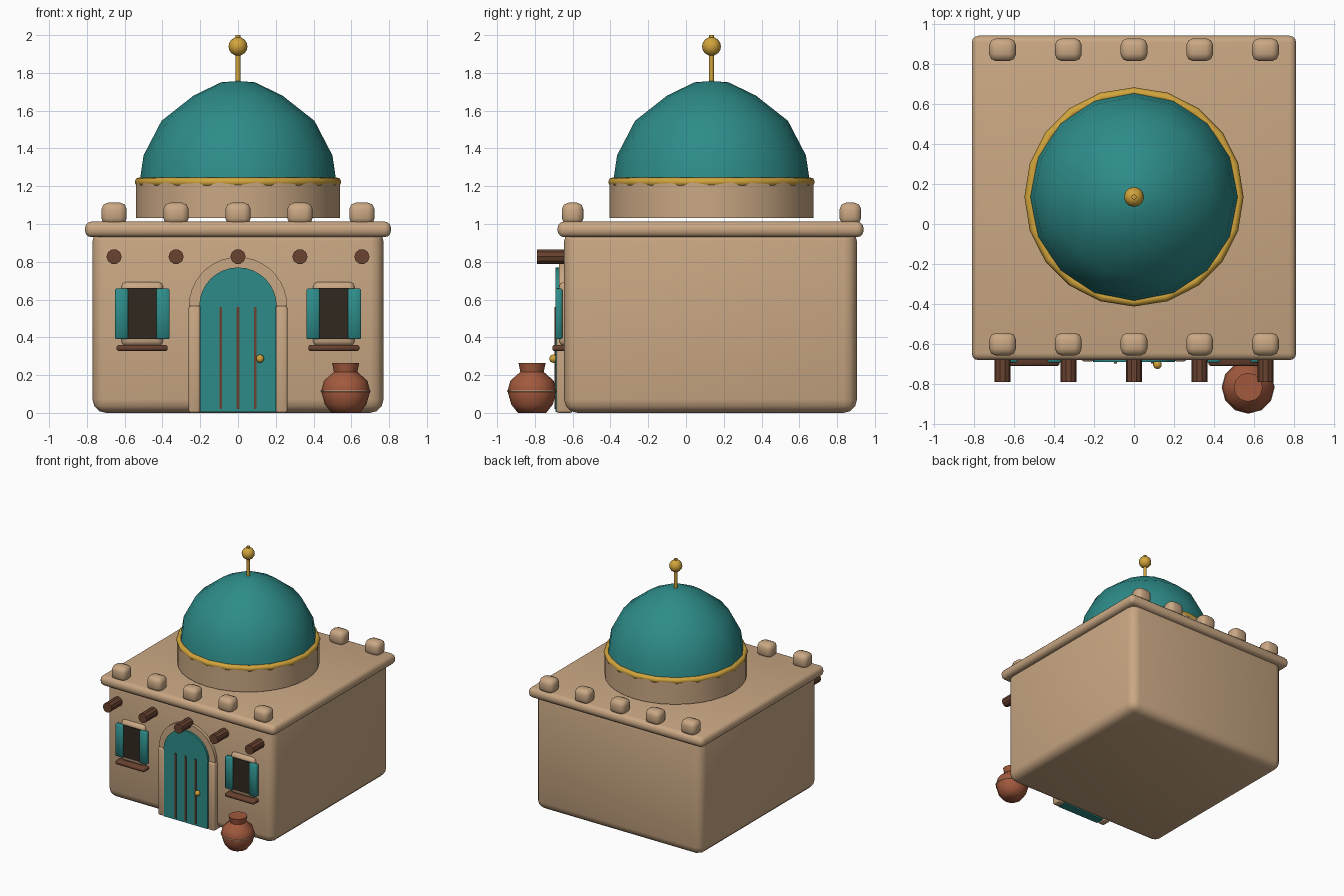
import bpy, bmesh, math
from mathutils import Matrix, Vector

if "Cube" in bpy.data.objects:
    bpy.data.objects.remove(bpy.data.objects["Cube"])


def material(name, rgb):
    m = bpy.data.materials.new(name)
    m.use_nodes = True
    m.diffuse_color = (*rgb, 1)
    m.node_tree.nodes["Principled BSDF"].inputs["Base Color"].default_value = (*rgb, 1)
    return m


SAND = material("sand_plaster", (0.59, 0.39, 0.23))
TEAL = material("teal_paint", (0.026, 0.26, 0.25))
GOLD = material("gold", (0.64, 0.37, 0.045))
WOOD = material("brown_wood", (0.14, 0.055, 0.03))
DARK = material("dark_window", (0.03, 0.022, 0.014))
CLAY = material("terracotta", (0.36, 0.10, 0.047))


def finish(name, bm, mat, angle=40):
    """Turn a bmesh into a shaded object."""
    bmesh.ops.recalc_face_normals(bm, faces=bm.faces[:])
    me = bpy.data.meshes.new(name)
    bm.to_mesh(me)
    bm.free()
    me.materials.append(mat)
    me.shade_smooth()
    me.set_sharp_from_angle(angle=math.radians(angle))
    ob = bpy.data.objects.new(name, me)
    bpy.context.collection.objects.link(ob)
    return ob


def box(name, mat, lo, hi, bevel=0, segments=2):
    lo, hi = Vector(lo), Vector(hi)
    bm = bmesh.new()
    size = Matrix.Diagonal((*(hi - lo), 1))
    bmesh.ops.create_cube(bm, size=1, matrix=Matrix.Translation((lo + hi) / 2) @ size)
    if bevel:
        bmesh.ops.bevel(bm, geom=bm.edges[:], offset=bevel, segments=segments,
                        profile=0.5, affect='EDGES')
    return finish(name, bm, mat, 50 if bevel else 30)


def lathe(name, mat, profile, centre, sides, angle=50, closed=False):
    """Revolve (radius, height) points around a vertical axis."""
    bm = bmesh.new()
    verts = [bm.verts.new((0, -r, z)) for r, z in profile]
    edges = [bm.edges.new(p) for p in zip(verts, verts[1:])]
    if closed:
        edges.append(bm.edges.new((verts[-1], verts[0])))
    bmesh.ops.spin(bm, geom=verts + edges, cent=(0, 0, 0), axis=(0, 0, 1),
                   angle=math.tau, steps=sides)
    bmesh.ops.remove_doubles(bm, verts=bm.verts[:], dist=0.0005)
    bmesh.ops.translate(bm, verts=bm.verts[:], vec=(*centre, 0))
    return finish(name, bm, mat, angle)


def circle_profile(radius, height, major=0, count=8, half=False):
    span = math.pi if half else math.tau
    steps = count + 1 if half else count
    return [(major + radius * math.sin(span * i / count),
             height + radius * math.cos(span * i / count)) for i in range(steps)]


def prism(name, mat, outline, y0, y1):
    """Extrude an (x, z) outline from y0 to y1."""
    bm = bmesh.new()
    face = bm.faces.new([bm.verts.new((x, y0, z)) for x, z in outline])
    new = bmesh.ops.extrude_face_region(bm, geom=[face])["geom"]
    bmesh.ops.translate(bm, vec=(0, y1 - y0, 0),
                        verts=[g for g in new if isinstance(g, bmesh.types.BMVert)])
    return finish(name, bm, mat, 35)


def arc(radius, z, start, end, count):
    return [(radius * math.cos(start + (end - start) * i / count),
             z + radius * math.sin(start + (end - start) * i / count))
            for i in range(count + 1)]


# House body and roof slab
box("house_body", SAND, (-0.77, -0.645, 0), (0.77, 0.905, 0.98), 0.07, 3)
box("roof_slab", SAND, (-0.81, -0.68, 0.93), (0.81, 0.94, 1.013), 0.035, 3)

# Drum, gold ring, dome and finial
MID = (0, 0.135)
lathe("dome_drum", SAND, [(0, 1.032), (0.54, 1.032), (0.54, 1.22), (0, 1.22)], MID, 32)
lathe("dome_ring", GOLD, circle_profile(0.025, 1.222, 0.522, 8), MID, 20, 80, True)
lathe("dome", TEAL, [(0, 1.757), (0.09, 1.75), (0.235, 1.68), (0.405, 1.546),
                     (0.5, 1.363), (0.522, 1.215), (0, 1.215)], MID, 16)
lathe("finial_rod", GOLD, [(0, 1.73), (0.013, 1.73), (0.013, 2.0), (0, 2.0)], MID, 8)
lathe("finial_ball", GOLD, circle_profile(0.05, 1.94, 0, 8, True), MID, 12)

# Parapet blocks along front and back, beam ends under the front ones
for i in range(5):
    x = (i - 2) * 0.328
    for side, y in (("front", -0.6), ("back", 0.87)):
        box(f"parapet_block_{side}_{i + 1}", SAND, (x - 0.067, y - 0.057, 0.995),
            (x + 0.067, y + 0.057, 1.113), 0.035, 2)
    ring = [(x + px, pz) for px, pz in arc(0.04, 0.827, 0, math.tau, 10)[:-1]]
    prism(f"beam_end_{i + 1}", WOOD, ring, -0.79, -0.6)

# Arched doorway
SPRING = 0.565
arch = arc(0.26, SPRING, 0, math.pi, 18) + arc(0.2, SPRING, math.pi, 0, 18)
prism("door_arch", SAND, arch, -0.672, -0.6)
for side in (-1, 1):
    inner, outer = sorted((side * 0.2, side * 0.262))
    box("door_post_" + ("left" if side > 0 else "right"), SAND,
        (inner, -0.686, 0), (outer, -0.6, SPRING), 0.012, 2)
box("door_panel", TEAL, (-0.2, -0.69, 0.005), (0.2, -0.62, SPRING))
prism("door_top", TEAL, arc(0.205, SPRING, 0, math.pi, 16), -0.69, -0.62)
for i in range(3):
    x = (i - 1) * 0.092
    box(f"door_strip_{i + 1}", WOOD, (x - 0.007, -0.696, 0.02), (x + 0.007, -0.685, 0.56))
knob = lathe("door_knob", GOLD, circle_profile(0.022, 0.287, 0, 8, True), (0.117, -0.702), 10)

# Shuttered windows
for side, word in ((1, "left"), (-1, "right")):
    c = side * 0.507
    box(f"window_frame_{word}", SAND, (c - 0.11, -0.672, 0.355), (c + 0.11, -0.6, 0.693), 0.025, 2)
    box(f"window_pane_{word}", DARK, (c - 0.08, -0.68, 0.392), (c + 0.08, -0.62, 0.66))
    box(f"window_sill_{word}", WOOD, (c - 0.135, -0.708, 0.328), (c + 0.135, -0.62, 0.36), 0.008, 1)
    for hand, at in (("outer", side), ("inner", -side)):
        x = c + at * 0.11
        box(f"shutter_{hand}_{word}", TEAL, (x - 0.035, -0.692, 0.39),
            (x + 0.035, -0.655, 0.658), 0.006, 1)

# Clay pot with a pale band
POT = (0.57, -0.815)
lathe("clay_pot", CLAY, [(0, 0), (0.075, 0), (0.11, 0.045), (0.13, 0.115), (0.115, 0.17),
                         (0.062, 0.217), (0.072, 0.265), (0, 0.262)], POT, 12, 55)
lathe("pot_band", SAND, circle_profile(0.005, 0.115, 0.128, 6), POT, 12, 80, True)
